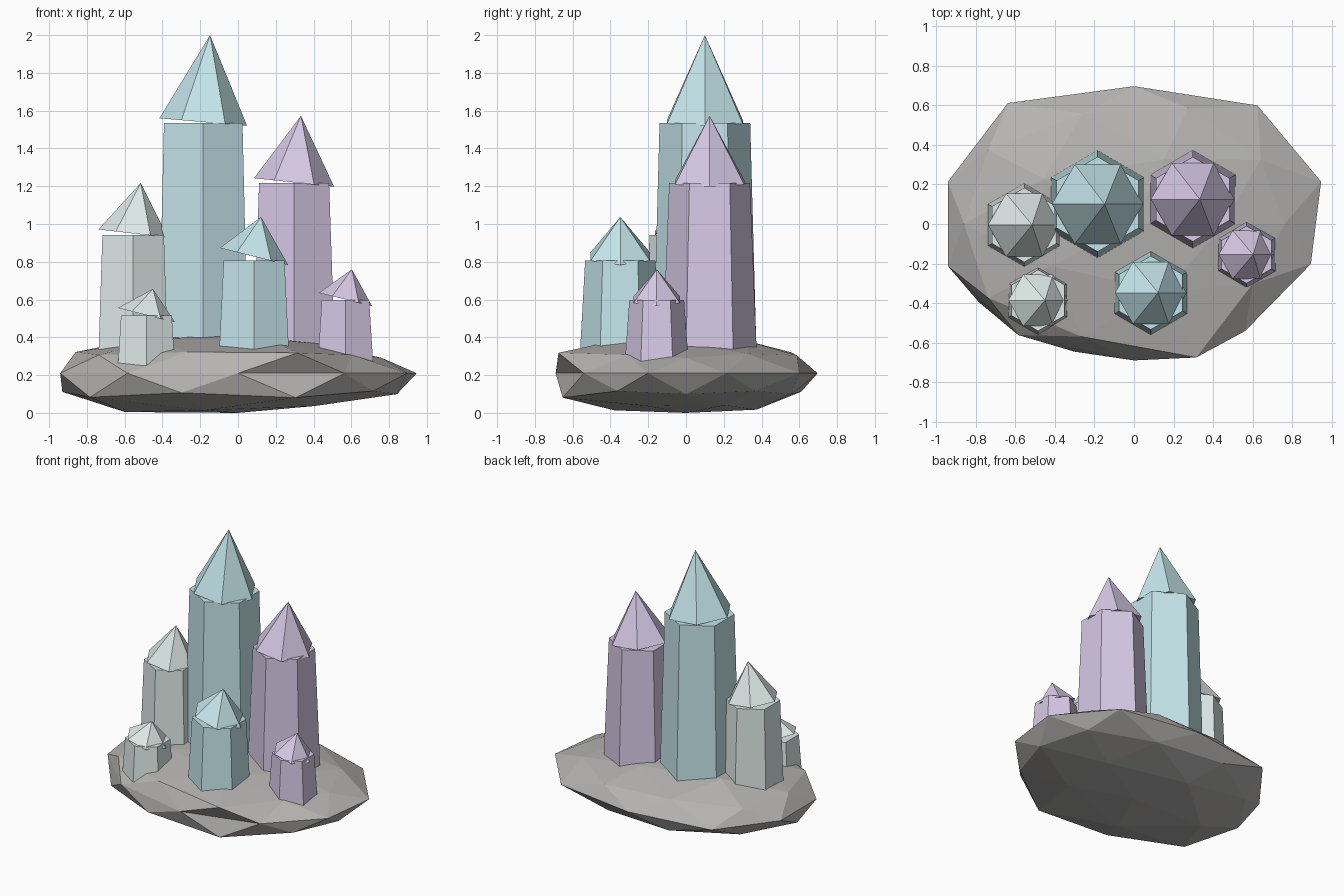
import bpy, bmesh
from math import atan2, degrees, cos, sin, pi

if "Cube" in bpy.data.objects:
    bpy.data.objects.remove(bpy.data.objects["Cube"])


def material(name, rgb):
    m = bpy.data.materials.new(name)
    m.diffuse_color = (*rgb, 1)
    m.use_nodes = True
    m.node_tree.nodes["Principled BSDF"].inputs["Base Color"].default_value = m.diffuse_color
    return m


TEAL = material("teal", (0.56, 0.79, 0.83))
PURPLE = material("purple", (0.68, 0.59, 0.79))
PALE = material("pale", (0.74, 0.83, 0.81))
STONE = material("stone", (0.46, 0.45, 0.44))


def add_object(name, bm, mat):
    bmesh.ops.recalc_face_normals(bm, faces=bm.faces)
    me = bpy.data.meshes.new(name)
    bm.to_mesh(me)
    bm.free()
    me.materials.append(mat)
    ob = bpy.data.objects.new(name, me)
    bpy.context.collection.objects.link(ob)
    return ob


# Rock base: squashed icosphere, each ring of points pushed in or out
bulge = [1.0,
         0.95, 1.08, 1.15, 1.1, 0.97,
         1.0, 1.0, 1.03, 1.15, 1.17,
         1.0, 1.04, 1.05, 1.1, 1.0,
         1.005, 1.074, 1.01, 1.096, 1.0, 1.0, 1.006, 1.0, 0.968, 0.95,
         0.86, 1.0, 1.03, 1.03, 1.15,
         0.94, 1.0, 1.02, 1.02, 0.88,
         0.87, 0.95, 1.08, 1.0, 1.0,
         1.0]
bm = bmesh.new()
bmesh.ops.create_icosphere(bm, subdivisions=2, radius=1)
ring_order = sorted(bm.verts, key=lambda v: (
    round(v.co.z, 2), round(degrees(atan2(v.co.y, v.co.x))) % 360))
for v, f in zip(ring_order, bulge):
    x, y, z = v.co * f
    v.co = (0.99 * x, 0.69 * y, max(0, 0.21 + 0.21 * z))
add_object("rock_base", bm, STONE)


def crystal(name, mat, x, y, r_low, r_top, z_top, r_cap, z_cap, slope, apex_x, apex_z):
    # Shaft: tapered hexagonal prism with corners toward front and back
    bm = bmesh.new()
    rings = []
    for r, z in ((r_low, 0.25), (r_top, z_top)):
        rings.append([bm.verts.new((x + r * cos(pi / 6 + k * pi / 3),
                                    y + r * sin(pi / 6 + k * pi / 3), z)) for k in range(6)])
    for k in range(6):
        j = (k + 1) % 6
        bm.faces.new((rings[0][k], rings[0][j], rings[1][j], rings[1][k]))
    for ring in rings:
        bm.faces.new(ring)
    add_object(name + "_shaft", bm, mat)

    # Tip: leaning hexagonal pyramid with corners toward the sides
    bm = bmesh.new()
    base = []
    for k in range(6):
        dx, dy = r_cap * cos(k * pi / 3), r_cap * sin(k * pi / 3)
        base.append(bm.verts.new((x + dx, y + dy, z_cap - slope * dx)))
    apex = bm.verts.new((apex_x, y, apex_z))
    for k in range(6):
        bm.faces.new((base[k], base[(k + 1) % 6], apex))
    bm.faces.new(base)
    add_object(name + "_tip", bm, mat)


crystal("tall_teal_crystal", TEAL, -0.184, 0.10, 0.275, 0.24, 1.535, 0.232, 1.54, 0.085, -0.148, 2.0)
crystal("tall_purple_crystal", PURPLE, 0.297, 0.125, 0.252, 0.214, 1.217, 0.212, 1.22, 0.107, 0.333, 1.573)
crystal("tall_pale_crystal", PALE, -0.555, -0.005, 0.214, 0.188, 0.942, 0.184, 0.95, 0.115, -0.515, 1.217)
crystal("short_teal_crystal", TEAL, 0.085, -0.348, 0.217, 0.186, 0.807, 0.181, 0.828, 0.25, 0.122, 1.037)
crystal("short_pale_crystal", PALE, -0.485, -0.386, 0.174, 0.155, 0.516, 0.151, 0.518, 0.25, -0.45, 0.656)
crystal("short_purple_crystal", PURPLE, 0.569, -0.155, 0.170, 0.145, 0.597, 0.141, 0.60, 0.25, 0.603, 0.76)
